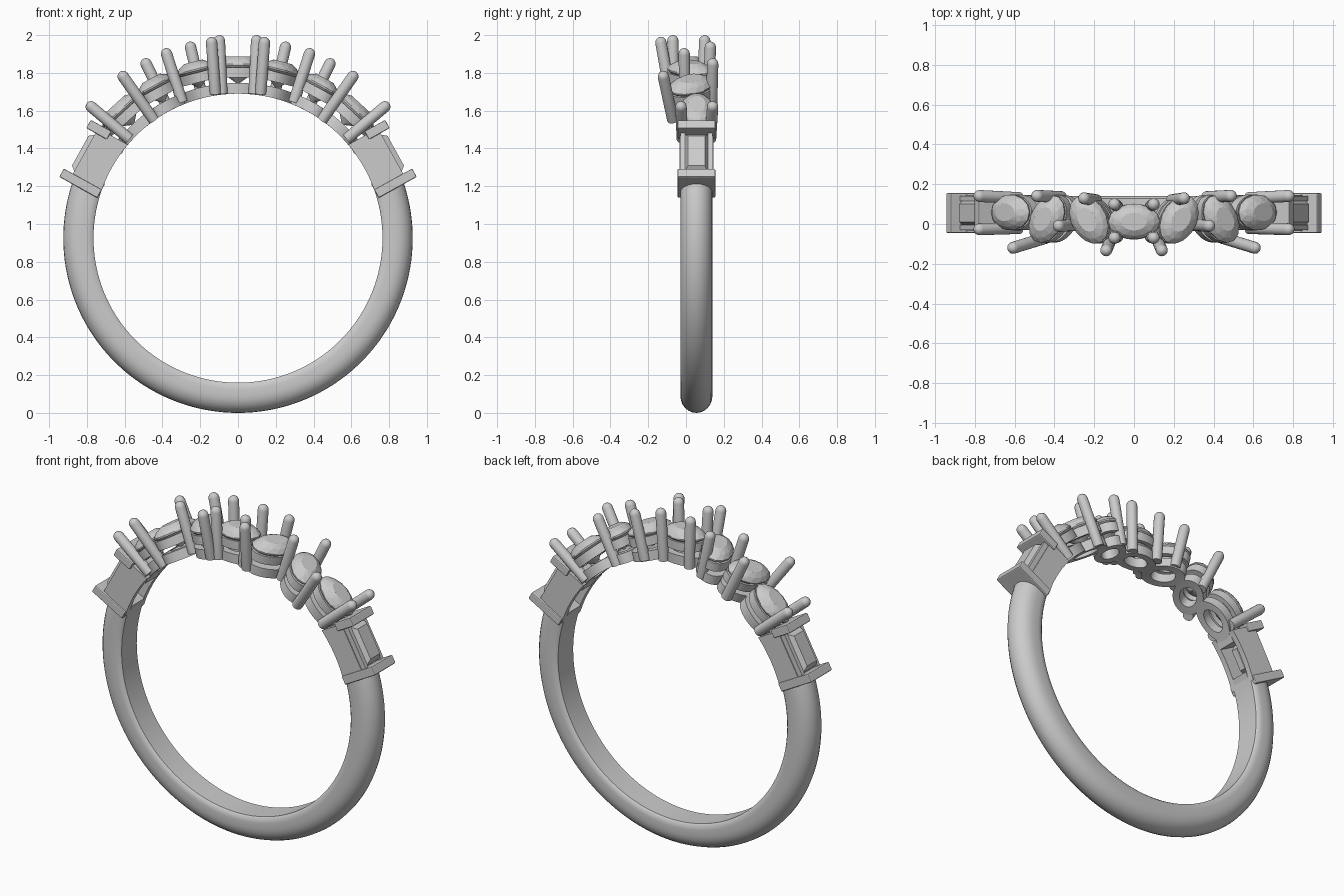
import bpy, bmesh
from math import sin, cos, pi, radians, sqrt
from mathutils import Vector

if "Cube" in bpy.data.objects:
    bpy.data.objects.remove(bpy.data.objects["Cube"])

CZ, CY = 0.925, 0.055        # ring centre
R_IN, R_OUT = 0.765, 0.925   # finger hole and outer radius


def finish(name, bm, mirror=False, smooth=None):
    bmesh.ops.recalc_face_normals(bm, faces=bm.faces)
    me = bpy.data.meshes.new(name)
    bm.to_mesh(me)
    bm.free()
    ob = bpy.data.objects.new(name, me)
    bpy.context.collection.objects.link(ob)
    if mirror:
        m = ob.modifiers.new("mirror", 'MIRROR')
        m.use_mirror_merge = False
    if smooth:
        bpy.ops.object.select_all(action='DESELECT')
        ob.select_set(True)
        bpy.context.view_layer.objects.active = ob
        bpy.ops.object.shade_smooth_by_angle(angle=radians(smooth))
    return ob


def skin(bm, rings, cap=True, closed=False):
    """Join equal rings of points with quads."""
    vs = [[bm.verts.new(p) for p in r] for r in rings]
    n = len(vs[0])
    pairs = list(zip(vs, vs[1:])) + ([(vs[-1], vs[0])] if closed else [])
    for a, b in pairs:
        for i in range(n):
            j = (i + 1) % n
            bm.faces.new((a[i], a[j], b[j], b[i]))
    if cap and not closed:
        bm.faces.new(vs[0])
        bm.faces.new(vs[-1])


# Band: D section swept under the finger from one setting to the other
sec = [(0.765, -.072), (0.775, -.082), (0.80, -.085)]
sec += [(0.835 + 0.09 * sin(t), -.085 * cos(t)) for t in [pi * i / 12 for i in range(13)]]
sec += [(0.80, .085), (0.775, .082), (0.765, .072)]
bm = bmesh.new()
rings = []
for i in range(97):
    a = radians(160 + 220 * i / 96)
    rings.append([(r * cos(a), CY + y, CZ + r * sin(a)) for r, y in sec])
skin(bm, rings)
finish("band", bm, smooth=40)

# Baguette settings: local frame u = radial, t = along the band
EL = radians(29)


def blk(u, t, y):
    return (u * cos(EL) - t * sin(EL), y, CZ + u * sin(EL) + t * cos(EL))


def slab(bm, outline, y0, y1):
    skin(bm, [[blk(u, t, y) for u, t in outline] for y in (y0, y1)])


def box(bm, u0, u1, t0, t1, y0, y1):
    slab(bm, [(u0, t0), (u1, t0), (u1, t1), (u0, t1)], y0, y1)


bm = bmesh.new()
arc = [(sqrt(R_IN**2 - t * t), t) for t in [-.15 + .3 * i / 8 for i in range(9)]]
wall = arc + [(0.90, .15), (0.90, -.15)]
slab(bm, wall, -.035, -.002)
slab(bm, wall, .112, .145)
box(bm, .755, .90, -.15, -.09, -.002, .112)
box(bm, .755, .90, .09, .15, -.002, .112)
box(bm, .89, .93, -.13, .13, -.03, -.006)
box(bm, .89, .93, -.13, .13, .116, .14)
finish("baguette_frame", bm, mirror=True)

bm = bmesh.new()
box(bm, .755, .985, -.175, -.125, -.045, .155)
box(bm, .86, .985, .12, .17, -.045, .155)
ob = finish("end_bars", bm, mirror=True)
b = ob.modifiers.new("bevel", 'BEVEL')
b.width, b.segments = 0.006, 2

# Baguette stone: step-cut block
bm = bmesh.new()
skin(bm, [[blk(u, s * t, CY + q * y) for s, q in ((-1, -1), (1, -1), (1, 1), (-1, 1))]
          for u, t, y in ((.80, .06, .02), (.905, .118, .064), (.92, .118, .064), (.955, .09, .045))])
finish("baguette_stone", bm, mirror=True)


# Oval stones with seats and base rings: angle from top, y, turn in plane
def oval_point(a, y, turn, px, py, r, bend=False):
    s = px * cos(turn) - py * sin(turn)
    q = y + px * sin(turn) + py * cos(turn)
    if bend:
        return (r * sin(a + s / r), q, CZ + r * cos(a + s / r))
    return (r * sin(a) + s * cos(a), q, CZ + r * cos(a) - s * sin(a))


def ellipse(a, y, turn, k, r, n, off=0.0, bend=False, sx=.13, sy=.09):
    return [oval_point(a, y, turn, k * sx * cos(2 * pi * (i + off) / n),
                       k * sy * sin(2 * pi * (i + off) / n), r, bend) for i in range(n)]


def facet_stone(a, y, turn):
    bm = bmesh.new()
    for k, r, off in ((.06, .82, 0), (.55, .865, .5), (1, .914, 0), (1, .922, 0),
                      (.8, .945, .5), (.5, .963, 0)):
        for p in ellipse(a, y, turn, k, r, 14, off):
            bm.verts.new(p)
    bmesh.ops.convex_hull(bm, input=bm.verts)
    bmesh.ops.dissolve_limit(bm, angle_limit=radians(1), verts=bm.verts, edges=bm.edges)
    return bm


def annulus(a, y, turn, outer, inner, r0, r1, bend):
    bm = bmesh.new()
    skin(bm, [ellipse(a, y, turn, k, r, 40, 0, bend)
              for k, r in ((outer, r0), (outer, r1), (inner, r1), (inner, r0))], closed=True)
    return bm


for i, (deg, y, turn) in enumerate([(0, .012, 0), (14.3, .022, 60), (28.5, .025, -58), (42.5, .058, 0)]):
    arg = (radians(deg), y, radians(turn))
    m = i > 0
    finish(f"oval_stone_{i}", facet_stone(*arg), m)
    finish(f"stone_seat_{i}", annulus(*arg, 1.0, .72, .85, .903, False), m, 30)
    finish(f"base_ring_{i}", annulus(*arg, .98, .55, R_IN, .822, True), m, 30)


# Prongs: straight wires with rounded tips
def prong(base, tip, rad=.03):
    base, tip = Vector(base), Vector(tip)
    d = (tip - base).normalized()
    e = Vector((0, 1, 0)).cross(d).normalized()
    f = d.cross(e)
    top = tip - d * rad
    prof = [(base, rad)] + [(top + d * rad * sin(t), rad * cos(t)) for t in (0, .4, .8, 1.2, 1.45)]
    bm = bmesh.new()
    skin(bm, [[c + e * r * cos(2 * pi * i / 20) + f * r * sin(2 * pi * i / 20)
               for i in range(20)] for c, r in prof])
    return bm


prongs = [
    ((.085, .09, 1.69), (.10, .10, 2.0)), ((.085, -.065, 1.69), (.10, -.07, 2.0)),
    ((.12, -.085, 1.69), (.142, -.138, 1.99)), ((.19, .12, 1.675), (.258, .13, 1.965)),
    ((.295, -.005, 1.645), (.388, -.01, 1.93)), ((.365, .135, 1.60), (.50, .142, 1.875)),
    ((.445, -.07, 1.55), (.625, -.125, 1.805)), ((.575, .13, 1.45), (.80, .142, 1.64)),
    ((.575, -.02, 1.45), (.80, -.027, 1.64)),
]
for i, (p, q) in enumerate(prongs):
    finish(f"prong_{i + 1}", prong(p, q), True, 40)
